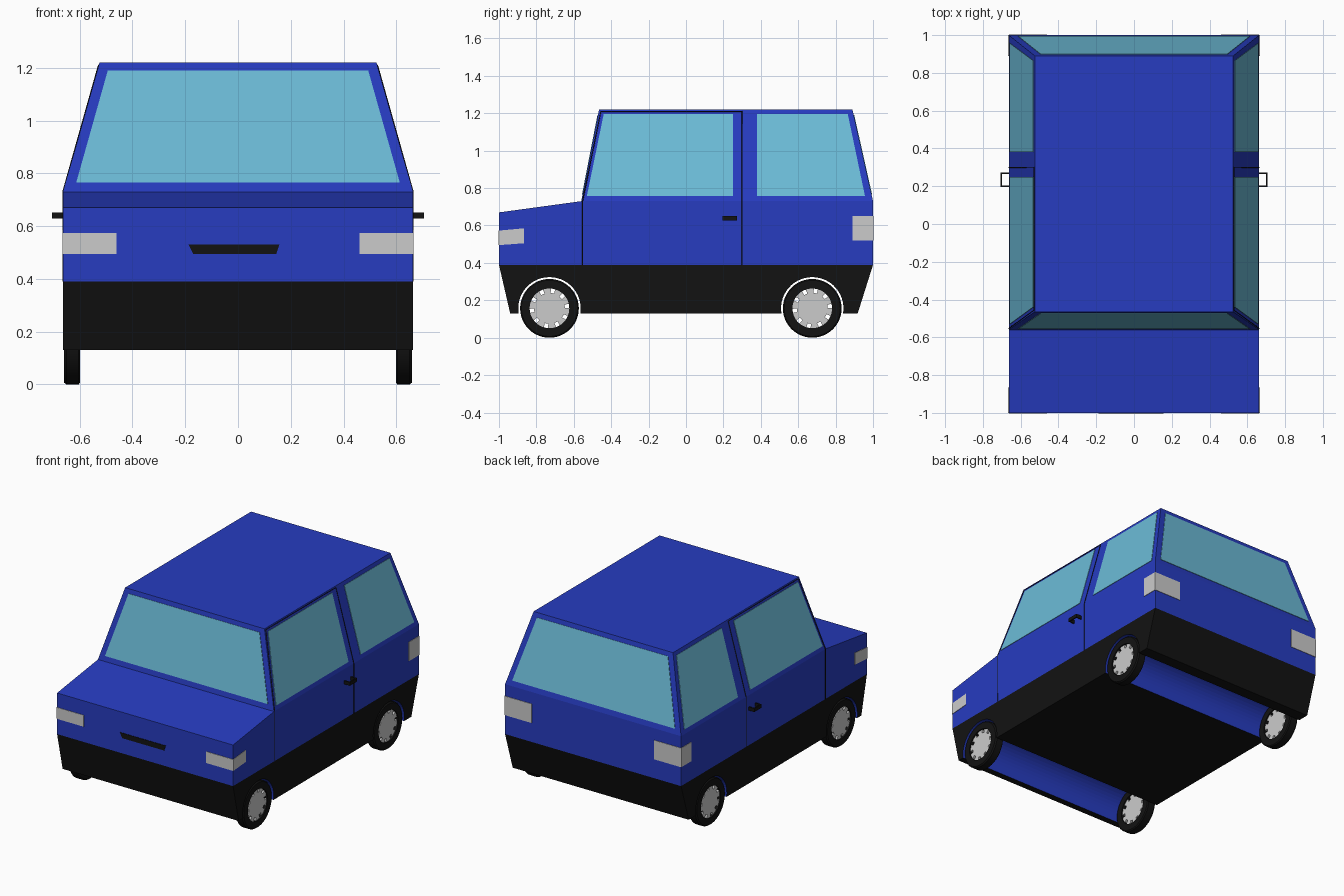
import bpy, bmesh, math
from mathutils import Vector

if "Cube" in bpy.data.objects:
    bpy.data.objects.remove(bpy.data.objects["Cube"])

W, BELT, ROOF = 0.663, 0.73, 1.22      # half width, belt line, roof height
WHEEL_Y, WHEEL_Z, WHEEL_R = (-0.73, 0.675), 0.157, 0.157


def material(name, rgb):
    m = bpy.data.materials.new(name)
    m.diffuse_color = (*rgb, 1)
    m.use_nodes = True
    m.node_tree.nodes["Principled BSDF"].inputs["Base Color"].default_value = m.diffuse_color
    return m


BLUE = material("blue_paint", (0.02, 0.045, 0.53))
BLACK = material("black_plastic", (0.006, 0.006, 0.006))
GLASS = material("tinted_glass", (0.15, 0.5, 0.68))


def finish(name, bm, mats=(), mirror=False):
    me = bpy.data.meshes.new(name)
    bmesh.ops.recalc_face_normals(bm, faces=bm.faces[:])
    bm.to_mesh(me)
    bm.free()
    for m in mats:
        me.materials.append(m)
    ob = bpy.data.objects.new(name, me)
    bpy.context.collection.objects.link(ob)
    if mirror:
        ob.modifiers.new("mirror", 'MIRROR').use_mirror_merge = False
    return ob


def prism(name, pts, x0, x1, mats=(), mirror=False, second=()):
    """Side profile of (y, z) points extruded along x; 'second' edges get material 1."""
    bm = bmesh.new()
    a = [bm.verts.new((x0, y, z)) for y, z in pts]
    b = [bm.verts.new((x1, y, z)) for y, z in pts]
    bm.faces.new(a)
    bm.faces.new(b)
    n = len(pts)
    for i in range(n):
        j = (i + 1) % n
        f = bm.faces.new((a[i], a[j], b[j], b[i]))
        f.material_index = int(i in second)
    return finish(name, bm, mats, mirror)


def panel(name, quads, mats=(), mirror=False):
    """Thin flush panels laid on the body surface."""
    bm = bmesh.new()
    for q in quads:
        bm.faces.new([bm.verts.new(p) for p in q])
    ob = finish(name, bm, mats, mirror)
    s = ob.modifiers.new("thickness", 'SOLIDIFY')
    s.thickness, s.offset = 0.006, 0
    return ob


# Positions on the sloping cabin walls at height z
def slope(z):
    return max(0, (z - BELT) / (ROOF - BELT))


def side_x(z):
    return W - 0.138 * slope(z)


def front_y(z):
    return -0.56 + 0.095 * slope(z)


def rear_y(z):
    return 1 - 0.11 * slope(z)


def on_side(*yz):
    return [(side_x(z), y, z) for y, z in yz]


# Painted lower body with bonnet
prism("body", [(-1, 0.39), (1, 0.39), (1, BELT), (-0.56, BELT), (-1, 0.67)], -W, W, [BLUE])

# Cabin: tapered box, open below
bm = bmesh.new()
rings = []
for z in (BELT, ROOF):
    x = side_x(z)
    rings.append([bm.verts.new(p) for p in ((-x, front_y(z), z), (x, front_y(z), z),
                                            (x, rear_y(z), z), (-x, rear_y(z), z))])
for i in range(4):
    j = (i + 1) % 4
    bm.faces.new((rings[0][i], rings[0][j], rings[1][j], rings[1][i]))
bm.faces.new(rings[1])
finish("cabin", bm, [BLUE])

# Black underbody with through wheel arches (painted inside)
pts, arch = [(1, 0.39), (-1, 0.39), (-0.94, 0.13)], set()
R, STEPS = 0.167, 28
drop = math.asin((WHEEL_Z - 0.13) / R)
for cy in WHEEL_Y:
    for i in range(STEPS + 1):
        t = math.pi + drop - (math.pi + 2 * drop) * i / STEPS
        if i < STEPS:
            arch.add(len(pts))
        pts.append((cy + R * math.cos(t), WHEEL_Z + R * math.sin(t)))
pts.append((0.918, 0.13))
prism("underbody", pts, -W, W, [BLACK, BLUE], second=arch)

# Windows
for name, fy, zs, inset in (("windscreen", front_y, (0.765, 1.19), 0.04),
                            ("rear_window", rear_y, (0.765, 1.19), 0.04)):
    lo, hi = zs
    a, b = side_x(lo) - inset, side_x(hi) - inset
    panel(name, [[(-a, fy(lo), lo), (a, fy(lo), lo), (b, fy(hi), hi), (-b, fy(hi), hi)]], [GLASS])
panel("front_side_window",
      [on_side((-0.53, 0.757), (0.25, 0.757), (0.25, 1.195), (-0.44, 1.195))], [GLASS], True)
panel("rear_side_window",
      [on_side((0.38, 0.757), (0.957, 0.757), (0.865, 1.195), (0.38, 1.195))], [GLASS], True)

# Door seam
cu = bpy.data.curves.new("door_seam", 'CURVE')
cu.dimensions, cu.bevel_depth, cu.bevel_resolution = '3D', 0.003, 0
path = on_side((-0.553, 0.39), (-0.553, BELT), (-0.455, 1.21), (0.3, 1.21), (0.3, BELT), (0.3, 0.39))
sp = cu.splines.new('POLY')
sp.points.add(len(path) - 1)
for p, co in zip(sp.points, path):
    p.co = (*co, 1)
cu.materials.append(BLACK)
seam = bpy.data.objects.new("door_seam", cu)
bpy.context.collection.objects.link(seam)
seam.modifiers.new("mirror", 'MIRROR')

# Wrap-around lamps (left grey) and front grille slot
panel("headlamp", [[(0.46, -1, 0.495), (W, -1, 0.495), (W, -1, 0.573), (0.46, -1, 0.573)],
                   [(W, -1, 0.495), (W, -0.865, 0.505), (W, -0.865, 0.585), (W, -1, 0.573)]],
      mirror=True)
panel("tail_lamp", [[(0.46, 1, 0.52), (W, 1, 0.52), (W, 1, 0.65), (0.46, 1, 0.65)],
                    [(W, 1, 0.52), (W, 0.89, 0.52), (W, 0.89, 0.65), (W, 1, 0.65)]],
      mirror=True)
panel("grille_slot", [[(-0.17, -1, 0.495), (0.145, -1, 0.495), (0.157, -1, 0.53), (-0.188, -1, 0.53)]],
      [BLACK])

# Door handles: open loops
bm = bmesh.new()
for x0, x1, y0, y1 in ((0.66, 0.706, 0.195, 0.203), (0.66, 0.706, 0.265, 0.273),
                       (0.698, 0.706, 0.203, 0.265)):
    r = bmesh.ops.create_cube(bm, size=1)
    for v in r["verts"]:
        v.co = Vector(((x0 + x1) / 2 + v.co.x * (x1 - x0),
                       (y0 + y1) / 2 + v.co.y * (y1 - y0), 0.64 + v.co.z * 0.024))
finish("door_handle", bm, [BLACK], True)

# Wheels: lathed tyre and notched hub
section = [(0.106, 0.598), (0.15, 0.598), (0.157, 0.604), (0.157, 0.651), (0.15, 0.66), (0.106, 0.66)]
for label, cy in zip(("front", "rear"), WHEEL_Y):
    bm = bmesh.new()
    vs = [bm.verts.new((x, cy, WHEEL_Z + r)) for r, x in section]
    es = [bm.edges.new((vs[i], vs[(i + 1) % len(vs)])) for i in range(len(vs))]
    bmesh.ops.spin(bm, geom=vs + es, cent=(0, cy, WHEEL_Z), axis=(1, 0, 0),
                   angle=math.tau, steps=48, use_merge=True)
    bmesh.ops.remove_doubles(bm, verts=bm.verts[:], dist=1e-5)
    tyre = finish(label + "_tyre", bm, [BLACK], True)
    bpy.ops.object.select_all(action='DESELECT')
    tyre.select_set(True)
    bpy.context.view_layer.objects.active = tyre
    bpy.ops.object.shade_smooth_by_angle(angle=math.radians(35))

    hub = []
    for k in range(10):
        c = math.tau * (k + 0.2) / 10
        for da, r in ((-0.1, 0.107), (-0.12, 0.083), (0.12, 0.083), (0.1, 0.107),
                      (0.24, 0.107), (0.38, 0.107)):
            hub.append((cy + r * math.cos(c + da), WHEEL_Z + r * math.sin(c + da)))
    prism(label + "_hub", hub, 0.606, 0.652, mirror=True)
